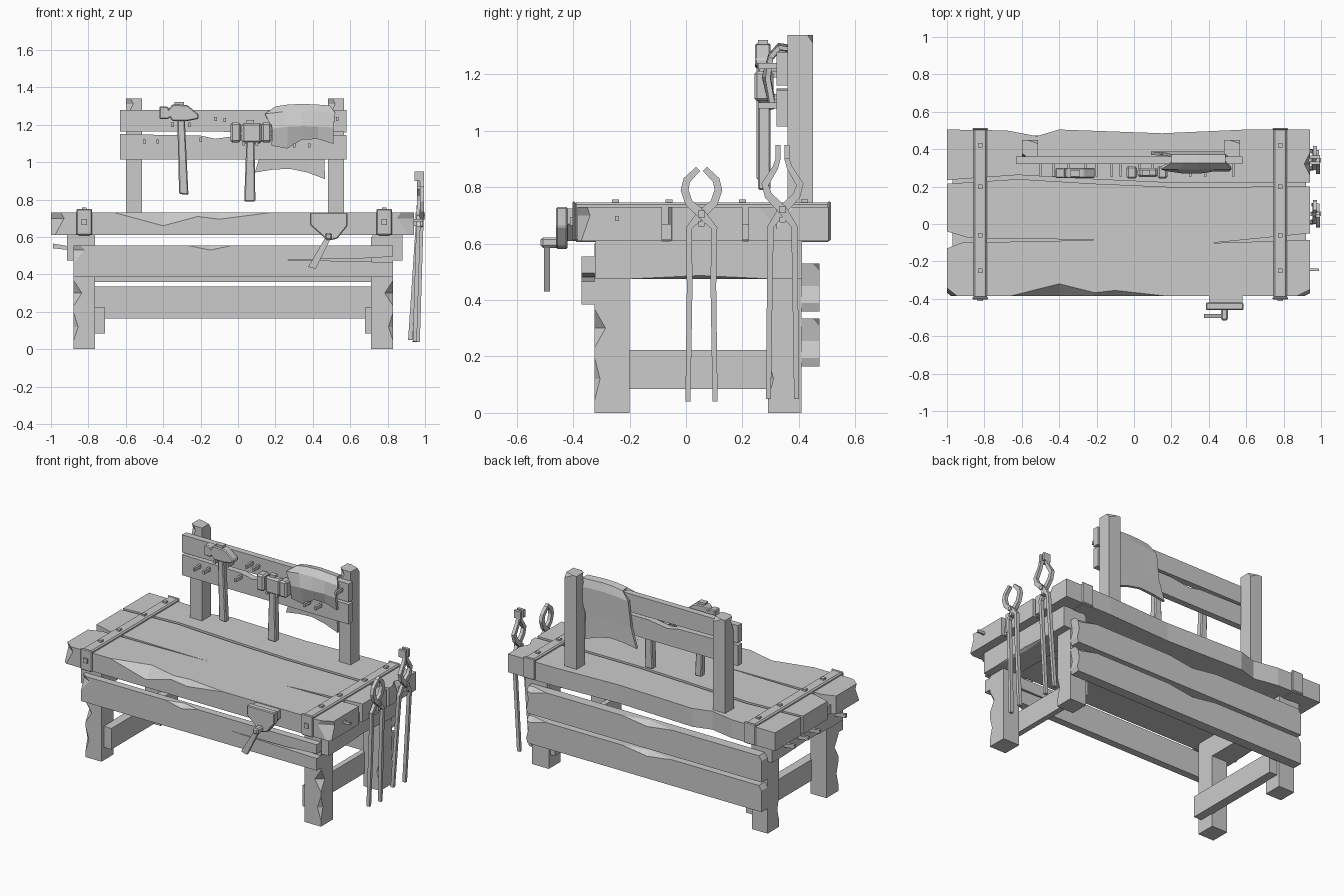
import bpy, bmesh
from mathutils import Vector as V


def finish(name, bm, bevel=0):
    bmesh.ops.recalc_face_normals(bm, faces=bm.faces)
    me = bpy.data.meshes.new(name)
    bm.to_mesh(me)
    bm.free()
    ob = bpy.data.objects.new(name, me)
    bpy.context.collection.objects.link(ob)
    if bevel:
        m = ob.modifiers.new("bevel", 'BEVEL')
        m.width, m.segments = bevel, 1
    return ob


def prism(name, pts, axis, lo, hi, bevel=0):
    """Extrude a 2D outline along axis 0, 1 or 2."""
    bm = bmesh.new()
    rings = []
    for t in (lo, hi):
        ring = []
        for p in pts:
            c = list(p)
            c.insert(axis, t)
            ring.append(bm.verts.new(c))
        rings.append(ring)
    n = len(pts)
    bm.faces.new(rings[0])
    bm.faces.new(rings[1][::-1])
    for i in range(n):
        j = (i + 1) % n
        bm.faces.new((rings[0][i], rings[0][j], rings[1][j], rings[1][i]))
    return finish(name, bm, bevel)


def box(name, x0, x1, y0, y1, z0, z1, bevel=0):
    return prism(name, [(x0, y0), (x1, y0), (x1, y1), (x0, y1)], 2, z0, z1, bevel)


def chip(ob, p, l, u, v):
    """Knock a faceted splinter out of an edge: centre, half length, two inward depths."""
    p, l, u, v = V(p), V(l), V(u), V(v)
    bm = bmesh.new()
    for q in (p + l, p - l, p + u, p + v, p - u - v):
        bm.verts.new(q)
    bmesh.ops.convex_hull(bm, input=bm.verts)
    cut = finish("chip_cutter", bm)
    cut.hide_render = True
    m = ob.modifiers.new("chip", 'BOOLEAN')
    m.operation, m.object, m.solver = 'DIFFERENCE', cut, 'EXACT'
    with bpy.context.temp_override(object=ob, active_object=ob):
        bpy.ops.object.modifier_apply(modifier="chip")
    bpy.data.objects.remove(cut)


def bar(name, pts, d):
    """Rectangular bar along (x, y, z, width) points lying near the yz plane."""
    bm = bmesh.new()
    rings = []
    for i, (x, y, z, w) in enumerate(pts):
        a, b = pts[max(i - 1, 0)], pts[min(i + 1, len(pts) - 1)]
        n = V((0, b[2] - a[2], a[1] - b[1])).normalized() * w / 2
        c, e = V((x, y, z)), V((d / 2, 0, 0))
        rings.append([bm.verts.new(q) for q in (c + n + e, c + n - e, c - n - e, c - n + e)])
    for r, s in zip(rings, rings[1:]):
        for i in range(4):
            bm.faces.new((r[i], r[(i + 1) % 4], s[(i + 1) % 4], s[i]))
    bm.faces.new(rings[0])
    bm.faces.new(rings[-1])
    return finish(name, bm)


# Tabletop planks with worn edges and open cracks
back = prism("top_plank_back", [(-1, .235), (-.62, .262), (-.2, .238), (.2, .22), (.94, .222),
             (.94, .505), (.6, .505), (.15, .485), (-.4, .505), (-.52, .47), (-.68, .5), (-1, .505)], 2, .61, .73)
front = prism("top_plank_front", [(-1, -.385), (.94, -.385), (.94, -.085), (.41, -.102), (.94, -.05),
              (.94, .2), (.2, .198), (-.2, .215), (-.62, .24), (-1, .215), (-1, -.04), (-.88, -.075),
              (-.16, -.085), (-.92, -.1), (-1, -.13)], 2, .61, .73)
box("top_crack_backing", -.97, .92, -.15, .3, .612, .67)
chip(front, (-.4, -.385, .73), (.26, 0, 0), (0, .065, 0), (0, 0, -.07))
chip(front, (-.1, -.385, .73), (.27, 0, 0), (0, .03, 0), (0, 0, -.035))
chip(front, (-1, -.385, .7), (0, 0, .13), (.07, 0, 0), (0, .055, 0))
chip(front, (.94, -.385, .7), (0, 0, .13), (-.09, 0, 0), (0, .045, 0))
chip(back, (.94, .32, .73), (0, .06, 0), (-.03, 0, 0), (0, 0, -.08))

# Iron straps with square bolts
for x in (-.822, .782):
    box("strap", x - .036, x + .036, -.396, .51, .606, .746, .008)
    for y in (-.395, .51):
        box("strap_end", x - .042, x + .042, y - .008, y + .004, .61, .75, .005)
    for y in (-.25, -.06, .2, .42):
        box("strap_bolt", x - .012, x + .012, y - .012, y + .012, .74, .757)
    box("strap_front_bolt", x - .014, x + .014, -.412, -.39, .665, .695)

# Legs, upper cross beams and lower stretchers
for x0, x1, out in ((-.88, -.765, -1), (.71, .83, 1)):
    for y0, y1, f in ((-.325, -.2, -1), (.29, .41, 1)):
        leg = box("leg", x0, x1, y0, y1, 0, .6)
        ex, ey = (x1 if out > 0 else x0), (y0 if f < 0 else y1)
        if f < 0:
            chip(leg, (ex, ey, .3), (0, 0, .07), (-out * .045, 0, 0), (0, .04, 0))
        chip(leg, (ex, ey if f < 0 else y0, .12), (0, 0, .08), (-out * .025, 0, 0), (0, .02, 0))
    bx = sorted((out * (.765 if out < 0 else .72), out * (.915 if out < 0 else .88)))
    beam = box("cross_beam", *bx, -.32, .412, .475, .61)
    chip(beam, (bx[1] if out > 0 else bx[0], .05, .475), (0, .25, 0), (-out * .02, 0, 0), (0, 0, .012))
    sx = (-.77, -.71) if out < 0 else (.68, .715)
    box("lower_stretcher", *sx, -.3, .39, .085, .223)

# Front apron board, split at its right end
apron = prism("front_apron", [(-.88, .385), (.83, .385), (.83, .465), (.45, .474), (.2, .48), (.6, .482),
              (.83, .495), (.83, .555), (-.88, .555)], 1, -.37, -.322)
chip(apron, (-.15, -.37, .555), (.12, 0, 0), (0, .03, 0), (0, 0, -.025))
chip(apron, (-.88, -.37, .53), (0, 0, .07), (.06, 0, 0), (0, .03, 0))

# Rear boards
for z in (.165, .36):
    b = prism("rear_board", [(-.88, z), (.82, z), (.83, z + .03), (.815, z + .09), (.83, z + .17),
              (-.86, z + .17), (-.88, z + .14)], 1, .408, .473)
    chip(b, (-.05, .473, z + .17), (.18, 0, 0), (0, -.04, 0), (0, 0, -.025))
    chip(b, (.8, .473, z + .17), (.12, 0, 0), (0, -.03, 0), (0, 0, -.03))

# Tool rack posts and boards
for x0, x1 in ((-.6, -.513), (.48, .567)):
    post = box("rack_post", x0, x1, .36, .45, .72, 1.34)
    chip(post, (x0, .36, 1.31), (0, 0, .08), (.04, 0, 0), (0, .03, 0))
    chip(post, (x1, .45, 1.34), (.06, 0, 0), (0, -.02, 0), (0, 0, -.03))
prism("rack_board_upper", [(-.63, 1.165), (.58, 1.16), (.58, 1.28), (-.63, 1.28)], 1, .32, .362)
prism("rack_board_lower", [(-.63, 1.015), (.58, 1.015), (.58, 1.145), (.02, 1.145), (-.12, 1.125),
      (-.2, 1.142), (-.63, 1.15)], 1, .32, .362)
for x, z in ((-.5, 1.11), (-.43, 1.11), (-.35, 1.2), (-.26, 1.2), (-.2, 1.12), (-.12, 1.23), (-.07, 1.225),
             (.03, 1.1), (.1, 1.1), (.3, 1.09), (.38, 1.09), (.53, 1.23)):
    box("rack_peg", x - .007, x + .007, .255, .325, z - .011, z + .011)

# Hammer with a wedge peen
prism("hammer_head", [(-.42, 1.23), (-.375, 1.23), (-.365, 1.24), (-.35, 1.22), (-.27, 1.22), (-.21, 1.232),
      (-.21, 1.255), (-.27, 1.305), (-.35, 1.31), (-.37, 1.285), (-.375, 1.298), (-.42, 1.298)], 1, .245, .3, .006)
prism("hammer_handle", [(-.315, .83), (-.265, .825), (-.285, 1.24), (-.325, 1.24)], 1, .25, .29, .006)
box("hammer_eye", -.34, -.29, .255, .29, 1.3, 1.322)

# Sledge with two square faces
box("mallet_core", .02, .128, .25, .3, 1.1, 1.21, .012)
for x0, x1 in ((-.04, .015), (.125, .178)):
    box("mallet_face", x0, x1, .242, .31, 1.105, 1.212, .01)
prism("mallet_handle", [(.033, .79), (.093, .79), (.088, 1.12), (.045, 1.12)], 1, .255, .3, .006)
box("mallet_eye", .045, .085, .26, .29, 1.2, 1.225)

# Leather draped over the rack: rows of y, z, left x, right x
rows = [(.305, 1.1, .18, .51), (.29, 1.19, .185, .51), (.3, 1.265, .145, .52), (.33, 1.3, .2, .49),
        (.365, 1.295, .2, .49), (.378, 1.25, .15, .52), (.376, 1.08, .13, .46), (.378, .945, .09, .465)]
hem = {0: (-.01, -.025, .025, .025, 0), 7: (0, .015, .02, 0, -.035)}
bm = bmesh.new()
grid = [[bm.verts.new((a + (b - a) * i / 4, y - (.012 if i in (1, 2) and k == 1 else 0),
                       z + hem.get(k, (-.01, 0, .003, 0, -.005))[i]))
         for i in range(5)] for k, (y, z, a, b) in enumerate(rows)]
for r, s in zip(grid, grid[1:]):
    for i in range(4):
        bm.faces.new((r[i], r[i + 1], s[i + 1], s[i]))
sol = finish("leather_drape", bm).modifiers.new("thickness", 'SOLIDIFY')
sol.thickness, sol.offset = .018, 0

# Front clamp: plate, screw and lever
prism("clamp_plate", [(.385, .73), (.585, .73), (.585, .66), (.53, .59), (.48, .58), (.385, .665)], 1, -.46, -.42, .005)
prism("clamp_back", [(.4, .725), (.58, .725), (.58, .67), (.52, .61), (.4, .67)], 1, -.425, -.38)
box("clamp_screw", .465, .503, -.515, -.42, .585, .622, .008)
prism("clamp_lever", [(.475, .61), (.5, .6), (.415, .43), (.375, .44)], 1, -.503, -.482)

# Hanging tongs, each made of two mirrored crossing halves
round_jaw = [(.048, .04, .018), (.042, .45, .02), (.045, .655, .022), (0, .705, .032), (-.045, .745, .028),
             (-.06, .79, .028), (-.052, .825, .026), (-.012, .865, .02)]
straight_jaw = [(.05, .05, .018), (.045, .45, .02), (.042, .66, .022), (0, .72, .032), (-.05, .77, .028),
                (-.062, .81, .026), (-.025, .87, .02), (-.016, .9, .018), (-.016, .95, .018)]
for yc, x0, prof in ((.055, .952, round_jaw), (.342, .925, straight_jaw)):
    for s in (-1, 1):
        bar("tongs_half", [(x0 + s * .008 + (.975 - x0) * min(z / .75, 1), yc + s * y, z, w)
                           for y, z, w in prof], .022)
    pz = prof[3][1]
    box("tongs_rivet", .95, 1.0, yc - .012, yc + .012, pz - .012, pz + .012)
    box("tongs_hook", .93, .99, yc - .01, yc + .01, pz - .045, pz - .025)
    if prof is straight_jaw:
        for s in (-1, 1):
            box("tongs_tip", .945, .995, yc + s * .016 - .008, yc + s * .016 + .008, .9, .95)

# Spare pegs on both ends
box("end_peg_right", .93, .99, -.252, -.238, .68, .697)
for y in (-.25, .02, .14, .28):
    prism("end_peg_left", [(-.9, .53), (-.9, .55), (-.99, .565), (-.99, .54)], 1, y - .009, y + .009)
